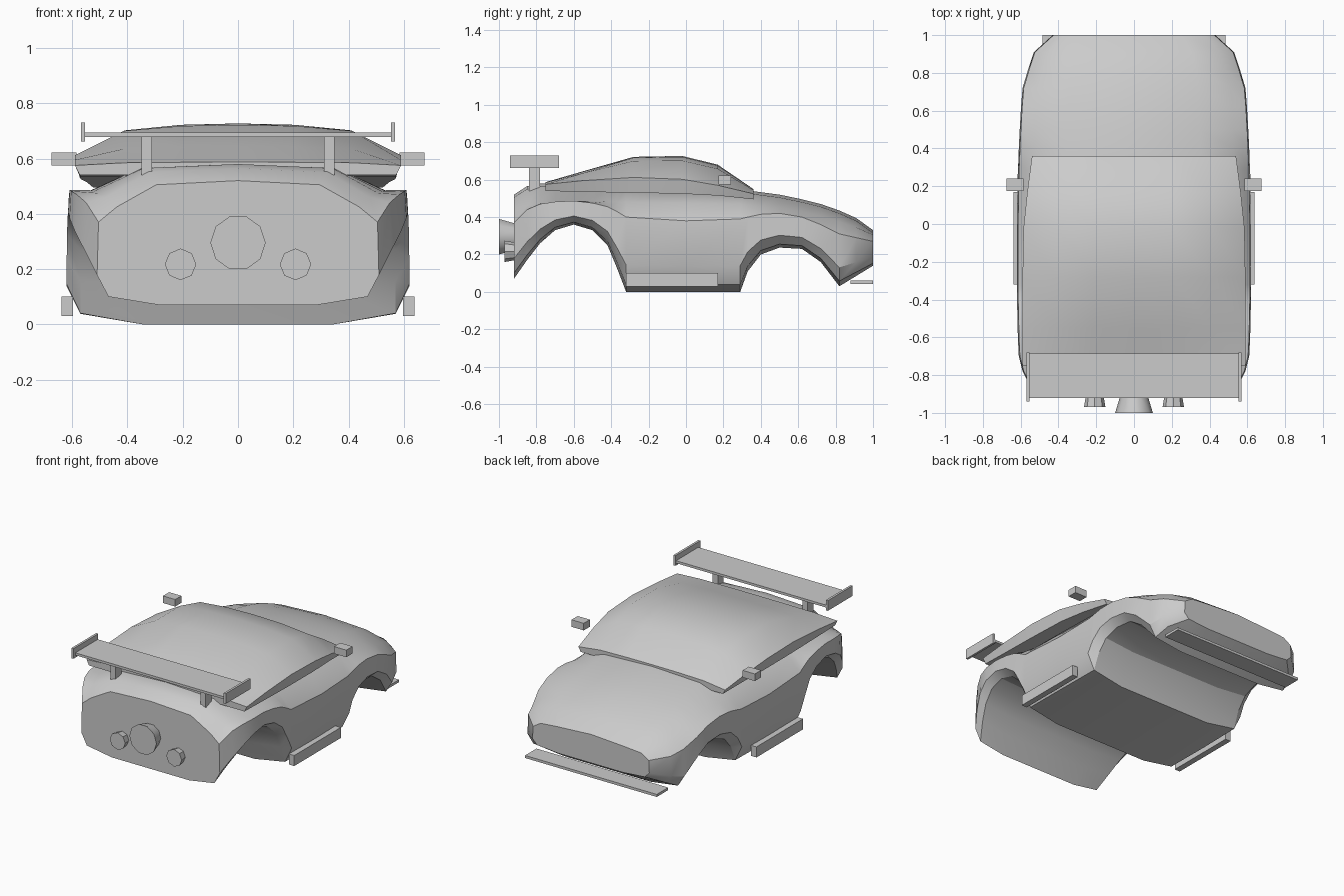
import bpy, bmesh, math

if "Cube" in bpy.data.objects:
    bpy.data.objects.remove(bpy.data.objects["Cube"])


def shade(obj, angle=30):
    bpy.ops.object.select_all(action='DESELECT')
    obj.select_set(True)
    bpy.context.view_layer.objects.active = obj
    bpy.ops.object.shade_smooth_by_angle(angle=math.radians(angle))


def loft(name, sections):
    """Skin closed rings; each section is (y, right half from bottom centre to top centre)."""
    bm = bmesh.new()
    rings = []
    for y, half in sections:
        pts = half + [(-x, z) for x, z in half[-2:0:-1]]
        rings.append([bm.verts.new((x, y, z)) for x, z in pts])
    n = len(rings[0])
    for a, b in zip(rings, rings[1:]):
        for i in range(n):
            j = (i + 1) % n
            bm.faces.new((a[i], a[j], b[j], b[i]))
    bm.faces.new(rings[0])
    bm.faces.new(rings[-1])
    bmesh.ops.recalc_face_normals(bm, faces=bm.faces)
    me = bpy.data.meshes.new(name)
    bm.to_mesh(me)
    bm.free()
    obj = bpy.data.objects.new(name, me)
    bpy.context.collection.objects.link(obj)
    shade(obj)
    return obj


def box(name, lo, hi):
    bpy.ops.mesh.primitive_cube_add(size=1, location=[(a + b) / 2 for a, b in zip(lo, hi)])
    obj = bpy.context.object
    obj.name = name
    obj.scale = [b - a for a, b in zip(lo, hi)]
    bpy.ops.object.transform_apply(location=False, rotation=False, scale=True)


def box_pair(name, lo, hi):
    box("right_" + name, lo, hi)
    box("left_" + name, (-hi[0], lo[1], lo[2]), (-lo[0], hi[1], hi[2]))


def nozzle(name, x, z, y_in, y_out, r_in, r_out, sides):
    half = lambda y, r: (y, r)
    bm = bmesh.new()
    rings = [[bm.verts.new((x + r * math.cos(2 * math.pi * i / sides), y,
                            z + r * math.sin(2 * math.pi * i / sides)))
              for i in range(sides)] for y, r in (half(y_out, r_out), half(y_in, r_in))]
    for i in range(sides):
        j = (i + 1) % sides
        bm.faces.new((rings[0][i], rings[0][j], rings[1][j], rings[1][i]))
    for r in rings:
        bm.faces.new(r)
    bmesh.ops.recalc_face_normals(bm, faces=bm.faces)
    me = bpy.data.meshes.new(name)
    bm.to_mesh(me)
    bm.free()
    obj = bpy.data.objects.new(name, me)
    bpy.context.collection.objects.link(obj)
    shade(obj, 40)


# Body stations: y, half width, underside, fender crease, shoulder, top
BODY = [
    (-.92, .51, .07, .37, .425, .52), (-.85, .555, .17, .44, .46, .565),
    (-.78, .59, .26, .47, .475, .58), (-.70, .61, .33, .482, .48, .58),
    (-.60, .615, .36, .487, .485, .58), (-.50, .617, .33, .475, .485, .58),
    (-.42, .619, .25, .455, .485, .58), (-.37, .62, .13, .43, .48, .575),
    (-.32, .62, .0, .40, .48, .57), (.0, .62, .0, .38, .475, .55),
    (.29, .615, .0, .39, .47, .545), (.33, .612, .11, .40, .465, .543),
    (.40, .61, .20, .415, .46, .533), (.50, .605, .237, .42, .45, .52),
    (.62, .598, .23, .40, .43, .495), (.72, .59, .16, .36, .405, .47),
    (.82, .56, .03, .31, .375, .435), (.91, .53, .085, .29, .345, .395),
    (1.0, .43, .14, .27, .305, .33)]
loft("car_body", [
    (y, [(0, zb), (.56 * w, zb), (.92 * w, zb + .1 * (zs - zb)),
         (w, zb + .36 * (zs - zb)), (w * .99, zs), (.86 * w, zq),
         (.58 * w, zt - .015), (0, zt)])
    for y, w, zb, zs, zq, zt in BODY])

# Cabin stations: y, half width, lower edge, window line, roof
CABIN = [
    (-.75, .59, .54, .575, .587), (-.55, .59, .535, .595, .645),
    (-.28, .59, .53, .612, .722), (-.02, .585, .525, .602, .727),
    (.17, .565, .515, .57, .68), (.36, .54, .495, .525, .55)]
loft("cabin", [
    (y, [(0, zl), (w * .97, zl), (w, zu), (.7 * w, zt - .2 * (zt - zu)),
         (.35 * w, zt - .04 * (zt - zu)), (0, zt)])
    for y, w, zl, zu, zt in CABIN])

# Rear wing
box("wing_board", (-.56, -.92, .678), (.56, -.685, .694))
box_pair("wing_end_plate", (.553, -.94, .662), (.568, -.68, .73))
box_pair("wing_strut", (.312, -.84, .54), (.35, -.78, .68))

# Mirrors, side skirts and front splitter
box_pair("wing_mirror", (.585, .175, .575), (.675, .24, .622))
box_pair("side_skirt", (.598, -.32, .03), (.638, .17, .10))
box("front_splitter", (-.485, .88, .043), (.485, 1.0, .06))

# Exhaust nozzles
nozzle("main_exhaust", 0, .295, -.90, -1.0, .07, .10, 10)
for side, s in (("right", 1), ("left", -1)):
    nozzle(side + "_exhaust", s * .208, .217, -.90, -.97, .045, .057, 8)
